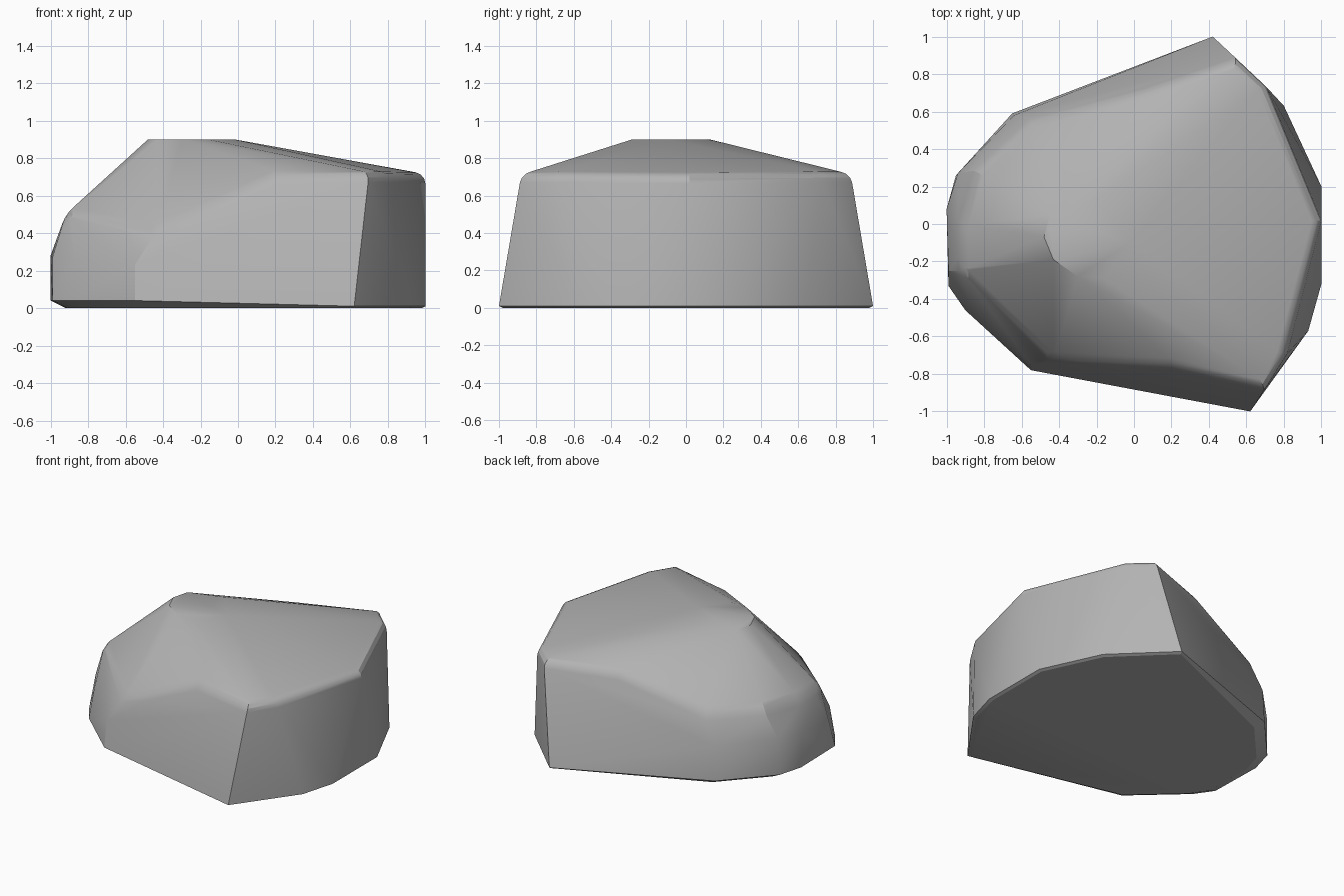
import bpy
import bmesh
import math
from mathutils import Vector

cube = bpy.data.objects.get("Cube")
if cube:
    bpy.data.objects.remove(cube, do_unlink=True)

stone = bpy.data.materials.new("stone grey")
stone.use_nodes = True
color = (0.45, 0.45, 0.45, 1)
stone.diffuse_color = color
stone.node_tree.nodes["Principled BSDF"].inputs["Base Color"].default_value = color

# Foot outline where the boulder is widest, and its underside
foot = [(0.62, -1, 0.01), (0.93, -0.57, 0.01), (1, -0.32, 0.01),
        (1, 0.2, 0.01), (0.8, 0.63, 0.01), (0.42, 1, 0.01),
        (-0.65, 0.59, 0.04), (-0.95, 0.26, 0.04), (-1, 0.08, 0.04),
        (-0.99, -0.33, 0.04), (-0.9, -0.46, 0.04), (-0.55, -0.78, 0.04)]
underside = [(x * (1 - 2 * z), y * (1 - 2 * z), 0) for x, y, z in foot]

# Low shoulder around the sloping end
low = [(-0.55, -0.75, 0.23), (-0.87, -0.44, 0.26), (-0.99, -0.25, 0.27),
       (-1, 0.08, 0.28), (-0.94, 0.27, 0.31), (-0.64, 0.58, 0.29)]

# Upper shoulder, then the tall rim
shoulder = [(-0.43, -0.72, 0.42), (-0.92, -0.25, 0.5), (-0.92, 0, 0.5),
            (-0.84, 0.28, 0.51), (-0.55, 0.55, 0.5)]
rim = [(0.2, -0.76, 0.71), (0.7, -0.88, 0.72), (0.81, -0.7, 0.72),
       (1, 0.02, 0.715), (0.7, 0.74, 0.72), (0.55, 0.88, 0.72),
       (0.05, 0.71, 0.7)]

# Small worn crown
crown = [(-0.45, 0.05, 0.9), (-0.48, -0.07, 0.9), (-0.43, -0.19, 0.9),
         (-0.3, -0.28, 0.9), (-0.16, -0.29, 0.9), (-0.02, -0.1, 0.9),
         (-0.2, 0.13, 0.9)]

bm = bmesh.new()
for point in foot + underside + low + shoulder + rim + crown:
    bm.verts.new(Vector(point))
hull = bmesh.ops.convex_hull(bm, input=bm.verts)
bmesh.ops.delete(bm, geom=[v for v in bm.verts if not v.link_faces], context='VERTS')
bmesh.ops.dissolve_limit(bm, angle_limit=math.radians(2),
                         verts=bm.verts, edges=bm.edges)

# Round the worn rim, leaving the steep side corners crisp
worn = [e for e in bm.edges
        if min(v.co.z for v in e.verts) > 0.4
        and max(v.co.z for v in e.verts) < 0.8
        and e.calc_face_angle(0) > math.radians(20)]
bmesh.ops.bevel(bm, geom=worn, offset=0.05, segments=3, profile=0.5,
                affect='EDGES', clamp_overlap=True)
bmesh.ops.recalc_face_normals(bm, faces=bm.faces)

mesh = bpy.data.meshes.new("boulder")
bm.to_mesh(mesh)
bm.free()
mesh.materials.append(stone)
boulder = bpy.data.objects.new("boulder", mesh)
bpy.context.collection.objects.link(boulder)
bpy.context.view_layer.objects.active = boulder
boulder.select_set(True)
bpy.ops.object.shade_smooth_by_angle(angle=math.radians(25))
